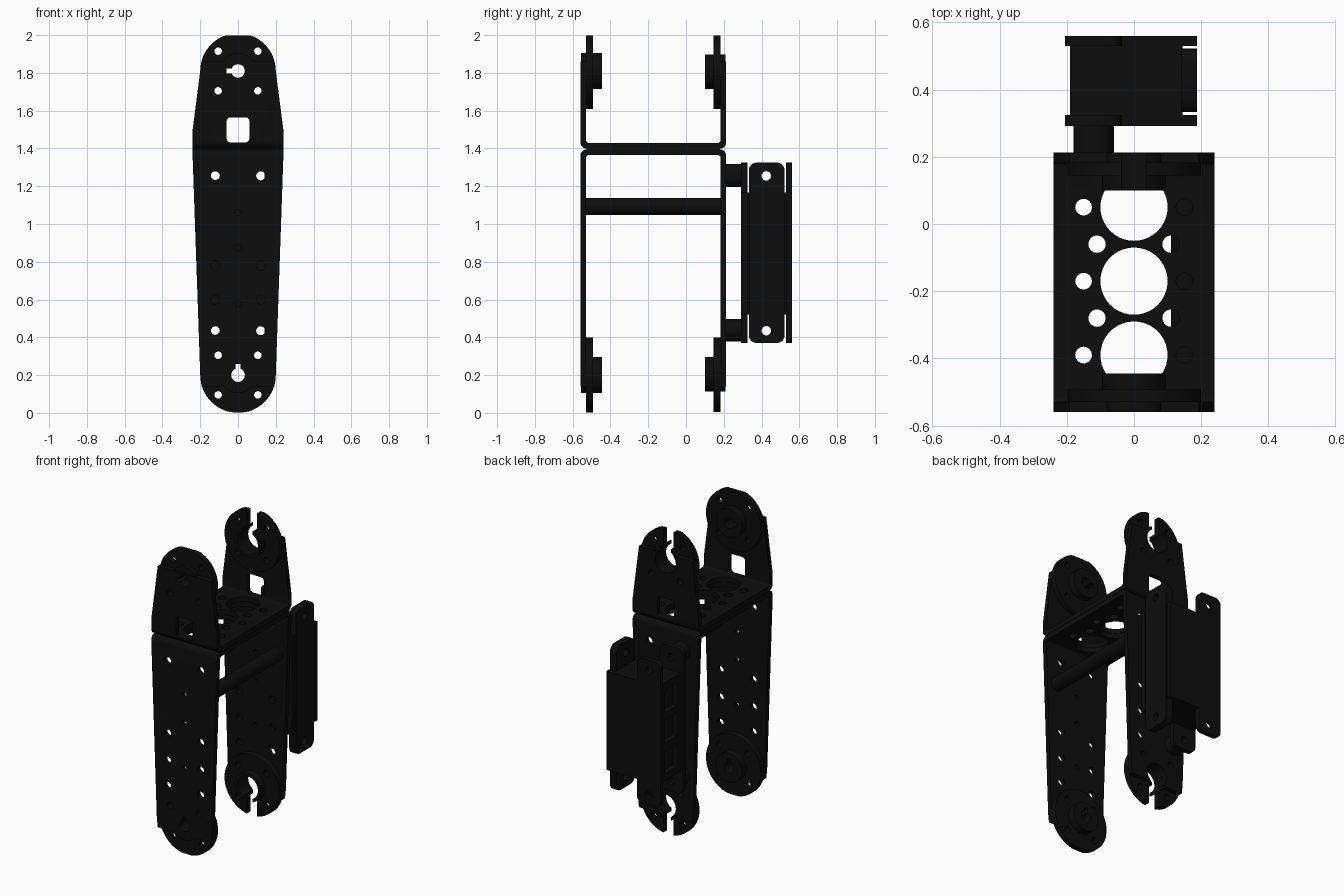
import bpy, bmesh, math

cube = bpy.data.objects.get("Cube")
if cube:
    bpy.data.objects.remove(cube)

# One matte black material
black = bpy.data.materials.new("matte black")
black.use_nodes = True
COLOR = (0.004, 0.004, 0.004, 1)
black.diffuse_color = COLOR
black.node_tree.nodes["Principled BSDF"].inputs["Base Color"].default_value = COLOR

AXES = {"x": lambda u, v, t: (t, u, v),
        "y": lambda u, v, t: (u, t, v),
        "z": lambda u, v, t: (u, v, t)}


def circle(u, v, r, n=32):
    return [(u + r * math.cos(2 * math.pi * i / n),
             v + r * math.sin(2 * math.pi * i / n)) for i in range(n)]


def rect(u0, u1, v0, v1, r=0.0, n=5):
    """Rectangle outline with optionally rounded corners."""
    if r == 0:
        return [(u0, v0), (u1, v0), (u1, v1), (u0, v1)]
    pts = []
    for k, (cu, cv) in enumerate([(u1 - r, v1 - r), (u0 + r, v1 - r),
                                  (u0 + r, v0 + r), (u1 - r, v0 + r)]):
        for i in range(n + 1):
            a = math.pi / 2 * (k + i / n)
            pts.append((cu + r * math.cos(a), cv + r * math.sin(a)))
    return pts


def solid(name, prisms):
    """Object made of prisms (outline, start, end, axis)."""
    bm = bmesh.new()
    for pts, t0, t1, axis in prisms:
        f = AXES[axis]
        lo = [bm.verts.new(f(u, v, t0)) for u, v in pts]
        hi = [bm.verts.new(f(u, v, t1)) for u, v in pts]
        bm.faces.new(lo)
        bm.faces.new(hi)
        for i in range(len(pts)):
            j = (i + 1) % len(pts)
            bm.faces.new((lo[i], lo[j], hi[j], hi[i]))
    bmesh.ops.recalc_face_normals(bm, faces=bm.faces)
    mesh = bpy.data.meshes.new(name)
    bm.to_mesh(mesh)
    bm.free()
    mesh.materials.append(black)
    ob = bpy.data.objects.new(name, mesh)
    bpy.context.collection.objects.link(ob)
    return ob


def carve(ob, prisms, operation="DIFFERENCE"):
    cutter = solid("cutter", prisms)
    cutter.hide_render = True
    mod = ob.modifiers.new("carve", "BOOLEAN")
    mod.operation, mod.object, mod.solver = operation, cutter, "EXACT"
    mod.use_self = True
    bpy.context.view_layer.objects.active = ob
    bpy.ops.object.modifier_apply(modifier=mod.name)
    bpy.data.objects.remove(cutter)


def smooth(ob):
    bpy.ops.object.select_all(action="DESELECT")
    ob.select_set(True)
    bpy.context.view_layer.objects.active = ob
    bpy.ops.object.shade_smooth_by_angle(angle=math.radians(30))


def joint_cuts(zc, up):
    """Screw holes, front axle hole and open rear slot around one joint."""
    cuts = [(circle(sx * 0.105, zc + sz * 0.105, 0.02, 16), -0.7, 0.3, "y")
            for sx in (-1, 1) for sz in (-1, 1)]
    cuts.append((circle(0, zc, 0.036), -0.7, -0.3, "y"))
    key = rect(-0.06, 0, zc - 0.012, zc + 0.012) if up > 0 else rect(-0.012, 0.012, zc, zc + 0.06)
    cuts.append((key, -0.7, -0.3, "y"))
    cuts.append((circle(0, zc, 0.075), 0, 0.3, "y"))
    z0, z1 = sorted((zc, zc + up * 0.3))
    cuts.append((rect(-0.037, 0.037, z0, z1), 0, 0.3, "y"))
    return cuts


# Holes in the two bracket bases
base_cuts = [(circle(0, y, 0.1, 40), 1.3, 1.45, "z") for y in (0.05, -0.17, -0.39)]
base_cuts += [(circle(s * 0.15, y, 0.025, 16), 1.3, 1.45, "z")
              for s in (-1, 1) for y in (0.05, -0.17, -0.39)]
base_cuts += [(circle(s * 0.11, y, 0.026, 16), 1.3, 1.45, "z")
              for s in (-1, 1) for y in (-0.06, -0.28)]

# Windows of the upper arms and screw holes of the lower arms
upper_cuts = [(rect(-0.06, 0.06, 1.432, 1.565, 0.02), -0.7, 0.3, "y")]
lower_cuts = [(circle(s * 0.12, z, 0.024, 16), -0.7, 0.3, "y")
              for s in (-1, 1) for z in (0.435, 0.60, 0.78, 1.255)]
lower_cuts += [(circle(0, z, 0.016, 16), -0.7, 0.3, "y") for z in (0.58, 0.875, 1.06)]

# U brackets: bent sheet, trimmed to the tapered arm outline
for name, zc, up, z_base, z_tip, shoulder, extra in (
        ("upper", 1.81, 1, 1.398, 1.86, 1.5, upper_cuts),
        ("lower", 0.20, -1, 1.396, 0.14, 1.35, lower_cuts)):
    z_far = z_tip + up * 0.3
    za, zb = sorted((z_base, z_far))
    ia, ib = sorted((z_base + up * 0.031, z_far + up * 0.2))
    bracket = solid(name + "_bracket", [(rect(-0.559, 0.213, za, zb, 0.035), -0.24, 0.24, "x")])
    carve(bracket, [(rect(-0.529, 0.183, ia, ib, 0.015), -0.4, 0.4, "x")])
    half = [(0.245, z_base - up * 0.02), (0.24, shoulder), (0.2, zc), (0.193, z_tip)]
    carve(bracket, [(half + [(-x, z) for x, z in reversed(half)], -0.7, 0.3, "y")], "INTERSECT")
    joint = joint_cuts(zc, up)
    carve(bracket, joint + base_cuts + extra)
    smooth(bracket)

    # Round joint plates and hubs on the inside of both arms
    for side, p0, p1, h0, h1 in (("front", -0.529, -0.493, -0.555, -0.445),
                                 ("rear", 0.145, 0.183, 0.10, 0.21)):
        disc_outline = [(u, min(max(v, 0.003), 1.999)) for u, v in circle(0, zc, 0.2, 64)]
        disc = solid(f"{name}_{side}_joint_plate", [(disc_outline, p0, p1, "y")])
        carve(disc, joint)
        smooth(disc)
        hub = solid(f"{name}_{side}_hub", [(circle(0, zc, 0.095, 48), h0, h1, "y")])
        carve(hub, joint[4:])
        smooth(hub)

# Cross bar between the lower arms
smooth(solid("cross_bar", [(circle(0.155, 1.092, 0.045), -0.535, 0.19, "y")]))

# Hollow standoffs that carry the rear housing
for name, z in (("upper", 1.257), ("lower", 0.437)):
    post = solid(name + "_standoff", [(circle(-0.12, z, 0.06), 0.205, 0.30, "y")])
    carve(post, [(circle(-0.12, z, 0.024, 16), 0.1, 0.4, "y")])
    smooth(post)

# Rear housing: two flanges with ears
for name, y0, y1 in (("inner", 0.292, 0.325), ("outer", 0.53, 0.56)):
    flange = solid(name + "_flange", [
        (rect(-0.205, -0.035, 0.37, 1.325, 0.04), y0, y1, "y")])
    carve(flange, [(rect(-0.204, 0.188, 0.52, 1.17), y0, y1, "y")], "UNION")
    carve(flange, [(circle(-0.12, z, 0.024, 16), 0.2, 0.7, "y") for z in (0.435, 1.255)])
    smooth(flange)

# Side panel of the housing with ears at both ends
panel = solid("housing_side_panel", [(rect(0.333, 0.522, 0.37, 1.325, 0.04), 0.14, 0.188, "x")])
carve(panel, [(circle(0.425, z, 0.025, 20), 0, 0.3, "x") for z in (0.435, 1.255)])
smooth(panel)

# Body enclosed by the flanges, with shallow pockets in its open side
body = solid("housing_body", [(rect(0.32, 0.535, 0.522, 1.168), -0.19, 0.145, "x")])
carve(body, [(rect(0.365, 0.49, z, z + 0.15), -0.25, -0.16, "x") for z in (0.57, 0.77, 0.97)])
